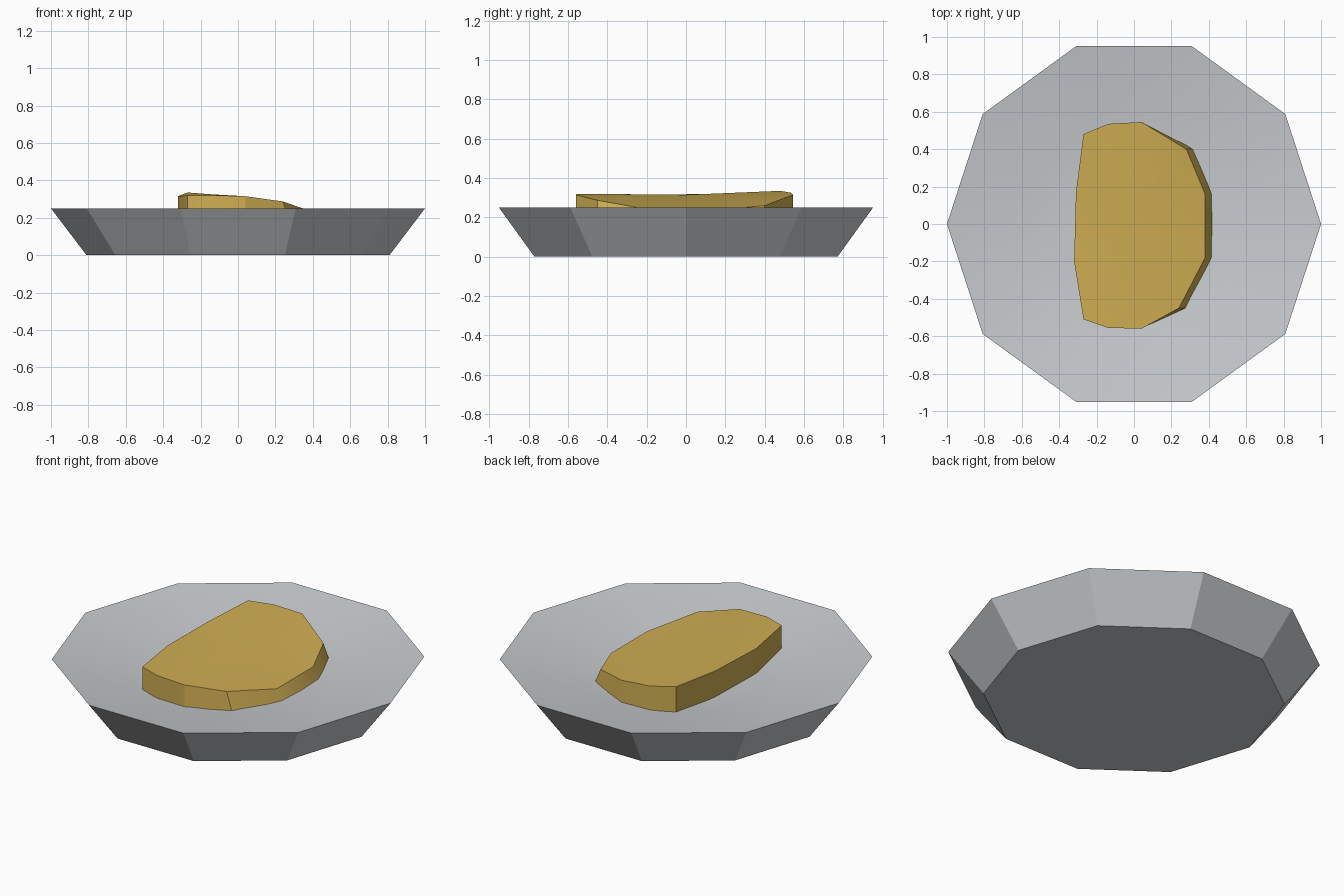
import bpy, bmesh, math

if "Cube" in bpy.data.objects:
    bpy.data.objects.remove(bpy.data.objects["Cube"])


def material(name, rgb):
    m = bpy.data.materials.new(name)
    m.diffuse_color = (*rgb, 1)
    m.use_nodes = True
    m.node_tree.nodes["Principled BSDF"].inputs["Base Color"].default_value = m.diffuse_color
    return m


def make_object(name, bm, mat):
    bmesh.ops.recalc_face_normals(bm, faces=bm.faces)
    mesh = bpy.data.meshes.new(name)
    bm.to_mesh(mesh)
    bm.free()
    mesh.materials.append(mat)
    obj = bpy.data.objects.new(name, mesh)
    bpy.context.collection.objects.link(obj)
    return obj


def bridge(bm, a, b):
    n = len(a)
    return [bm.faces.new((a[i], a[(i + 1) % n], b[(i + 1) % n], b[i])) for i in range(n)]


grey = material("pale_grey", (0.58, 0.60, 0.62))
gold = material("golden_crust", (0.62, 0.42, 0.085))

# Plate: ten-sided, sloping outside, shallow dished top
SIDES = 10
profile = [(0.81, 0.0), (1.0, 0.25), (0.6, 0.187), (0.37, 0.167)]
bm = bmesh.new()
rings = [[bm.verts.new((r * math.cos(math.tau * i / SIDES),
                        r * math.sin(math.tau * i / SIDES), z))
          for i in range(SIDES)] for r, z in profile]
for k, (a, b) in enumerate(zip(rings, rings[1:])):
    for f in bridge(bm, a, b):
        f.smooth = k > 0
bm.faces.new(rings[0])
bm.faces.new(rings[-1]).smooth = True
for v in rings[1]:
    for e in v.link_edges:
        if all(w in rings[1] for w in e.verts):
            e.smooth = False
make_object("plate", bm, grey)

# Food slab: top outline with heights, right edge flaring outward at its base
outline = [(-0.27, 0.48, 0.335), (-0.31, 0.17, 0.32), (-0.32, -0.20, 0.315),
           (-0.27, -0.51, 0.32), (-0.14, -0.555, 0.32), (0.04, -0.56, 0.315),
           (0.24, -0.45, 0.287), (0.38, -0.18, 0.238), (0.38, 0.16, 0.238),
           (0.28, 0.40, 0.26), (0.04, 0.545, 0.315), (-0.14, 0.535, 0.325)]
bm = bmesh.new()
top = [bm.verts.new(p) for p in outline]
base = [bm.verts.new((x + (0.04 if x > 0.1 else 0), y, 0.165)) for x, y, z in outline]
bridge(bm, base, top)
bm.faces.new(base)
# Crowned top fanned from a centre point
centre = bm.verts.new((-0.02, 0, 0.315))
for i in range(len(top)):
    bm.faces.new((top[i], top[(i + 1) % len(top)], centre))
slab = make_object("food_slab", bm, gold)
bpy.context.view_layer.objects.active = slab
slab.select_set(True)
bpy.ops.object.shade_smooth_by_angle(angle=math.radians(25))
